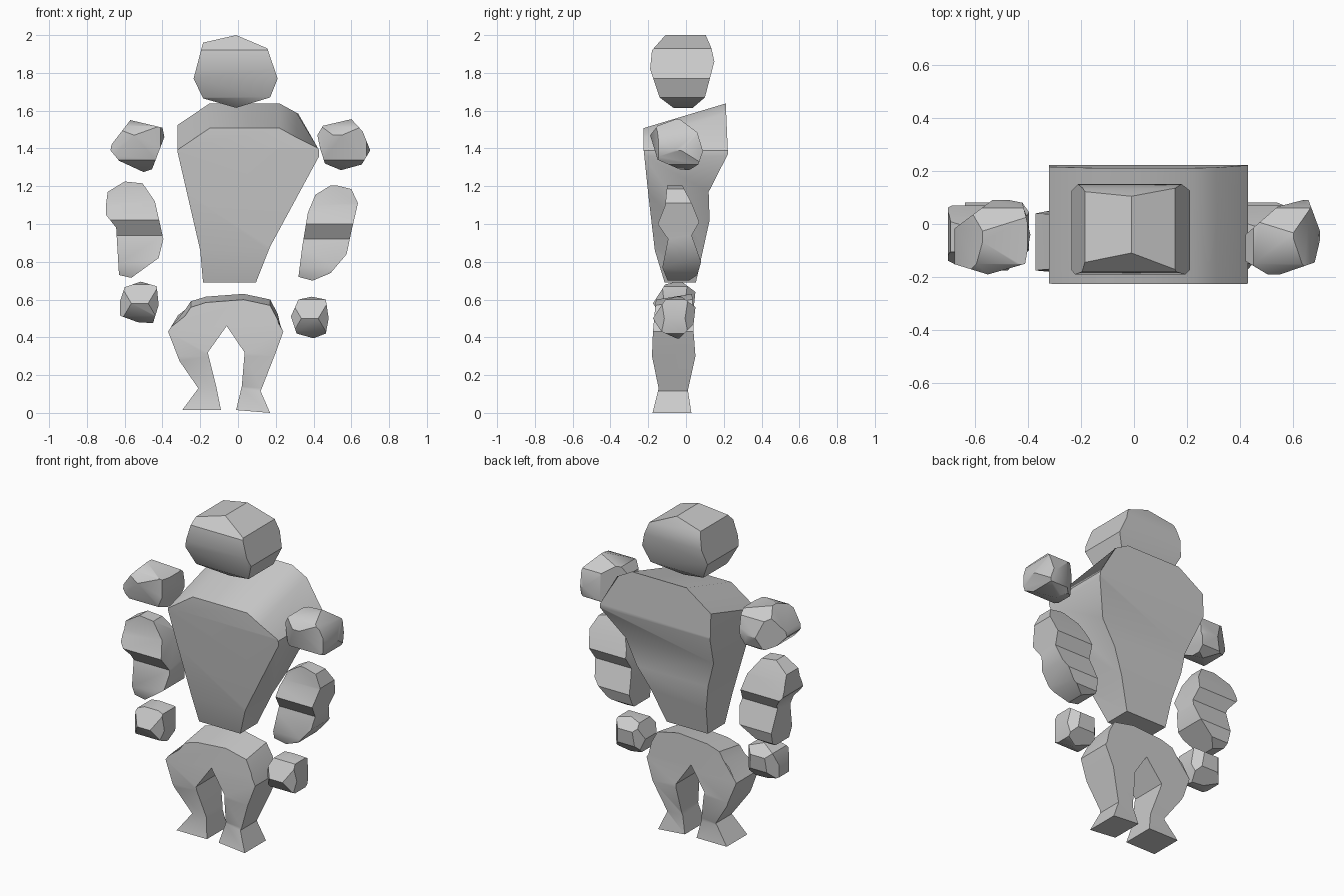
import bpy, bmesh, math


def prism(name, pts, axis, lo, hi, drop=0.0, above=9.0):
    """Extrude a 2D outline along an axis; optionally lower the near end's top."""
    def place(p, d):
        if axis == 'X':
            return (d, p[0], p[1])
        if axis == 'Y':
            lowered = drop if (d == lo and p[1] > above) else 0.0
            return (p[0], d, p[1] - lowered)
        return (p[0], p[1], d)
    bm = bmesh.new()
    a = [bm.verts.new(place(p, lo)) for p in pts]
    b = [bm.verts.new(place(p, hi)) for p in pts]
    bm.faces.new(a)
    bm.faces.new(b[::-1])
    n = len(pts)
    for i in range(n):
        j = (i + 1) % n
        bm.faces.new((a[i], b[i], b[j], a[j]))
    bmesh.ops.recalc_face_normals(bm, faces=bm.faces)
    me = bpy.data.meshes.new(name)
    bm.to_mesh(me)
    bm.free()
    ob = bpy.data.objects.new(name, me)
    bpy.context.collection.objects.link(ob)
    return ob


def carve(name, front, side, top=None, drop=0.0, above=9.0):
    """Block cut to a front outline, a side outline and maybe a top outline."""
    ob = prism(name, front, 'Y', -0.25, 0.25, drop, above)
    cutters = [prism("side_cutter", side, 'X', -1.2, 1.2)]
    if top:
        cutters.append(prism("top_cutter", top, 'Z', -0.5, 2.5))
    bpy.ops.object.select_all(action='DESELECT')
    bpy.context.view_layer.objects.active = ob
    ob.select_set(True)
    for c in cutters:
        m = ob.modifiers.new("cut", 'BOOLEAN')
        m.operation = 'INTERSECT'
        m.solver = 'EXACT'
        m.object = c
        bpy.ops.object.modifier_apply(modifier=m.name)
        bpy.data.objects.remove(c)
    bpy.ops.object.shade_smooth_by_angle(angle=math.radians(35))
    return ob


def raised(pts, dz):
    return [(y, z + dz) for y, z in pts]


# Head
carve("head",
      [(-.01, 2), (-.185, 1.96), (-.235, 1.77), (-.185, 1.665), (-.01, 1.615),
       (.17, 1.67), (.21, 1.77), (.155, 1.93)],
      [(-.10, 2.01), (.10, 2.01), (.135, 1.93), (.15, 1.86), (.10, 1.67), (.03, 1.61),
       (-.06, 1.61), (-.14, 1.67), (-.19, 1.82), (-.18, 1.92)])

# Torso, top sloping up to the back
carve("torso",
      [(-.15, 1.65), (-.32, 1.535), (-.32, 1.38), (-.20, .86), (-.185, .69),
       (.095, .69), (.17, .88), (.43, 1.36), (.43, 1.39), (.31, 1.60), (.22, 1.65)],
      [(-.225, 1.8), (-.225, 1.40), (-.20, 1.16), (-.165, .86), (-.11, .68), (.05, .68),
       (.125, 1.02), (.12, 1.17), (.222, 1.37), (.21, 1.65), (.21, 1.8)],
      drop=.15, above=1.45)

# Hips and legs
carve("legs",
      [(-.37, .43), (-.28, .58), (-.25, .625), (-.17, .65), (.03, .665), (.17, .635),
       (.21, .56), (.24, .43), (.20, .32), (.12, .115), (.17, 0), (-.01, .015),
       (.02, .14), (.035, .32), (-.06, .46), (-.16, .32), (-.115, .14), (-.09, .015),
       (-.295, .015), (-.21, .13), (-.31, .275)],
      [(-.18, -.01), (.03, -.01), (.01, .12), (.05, .30), (.04, .43), (.03, .7),
       (-.15, .7), (-.175, .43), (-.18, .30), (-.145, .13)],
      drop=.08, above=.5)

# Shoulders
shoulder_side = [(-.19, 1.47), (-.15, 1.52), (-.04, 1.56), (.06, 1.485), (.09, 1.385),
                 (.065, 1.315), (0, 1.275), (-.15, 1.34)]
carve("right_shoulder",
      [(.42, 1.47), (.45, 1.52), (.60, 1.555), (.66, 1.49), (.70, 1.39),
       (.655, 1.315), (.545, 1.285), (.46, 1.32), (.435, 1.40)],
      shoulder_side,
      [(.42, -.14), (.52, -.20), (.68, -.145), (.705, -.04), (.655, .095),
       (.54, .065), (.42, -.04)])
carve("left_shoulder",
      [(-.57, 1.55), (-.40, 1.51), (-.39, 1.46), (-.455, 1.29), (-.50, 1.275),
       (-.63, 1.335), (-.675, 1.39), (-.67, 1.42)],
      shoulder_side,
      [(-.68, -.15), (-.68, -.02), (-.52, .10), (-.42, .08), (-.39, -.04),
       (-.41, -.15), (-.55, -.19)])

# Forearms
arm_side = [(-.10, 1.205), (-.02, 1.205), (.03, 1.11), (.07, 1.01), (.03, .94),
            (.08, .80), (.06, .73), (0, .69), (-.095, .695), (-.125, .77),
            (-.095, .92), (-.15, 1.0), (-.11, 1.1)]
carve("right_forearm",
      [(.37, 1.06), (.41, 1.155), (.50, 1.21), (.60, 1.185), (.635, 1.11), (.60, .96),
       (.575, .84), (.49, .74), (.395, .70), (.32, .72), (.34, .88)],
      arm_side)
carve("left_forearm",
      [(-.70, 1.09), (-.69, 1.17), (-.60, 1.225), (-.505, 1.215), (-.44, 1.12),
       (-.395, .92), (-.42, .82), (-.565, .715), (-.63, .73), (-.645, .98), (-.70, 1.05)],
      raised(arm_side, .02))

# Hands
hand_side = [(-.175, .50), (-.11, .60), (-.03, .62), (.05, .56), (.04, .47),
             (-.04, .39), (-.13, .43)]


def hand_top(cx):
    return [(cx + .115 * math.cos(a), -.06 + .125 * math.sin(a))
            for a in [math.tau * (i + .5) / 8 for i in range(8)]]


carve("right_hand",
      [(.28, .51), (.32, .60), (.39, .615), (.465, .60), (.48, .50), (.465, .42),
       (.40, .395), (.31, .42)],
      hand_side, hand_top(.38))
carve("left_hand",
      [(-.625, .59), (-.60, .665), (-.515, .695), (-.43, .67), (-.42, .57),
       (-.45, .475), (-.53, .48), (-.625, .515)],
      raised(hand_side, .08), hand_top(-.52))
